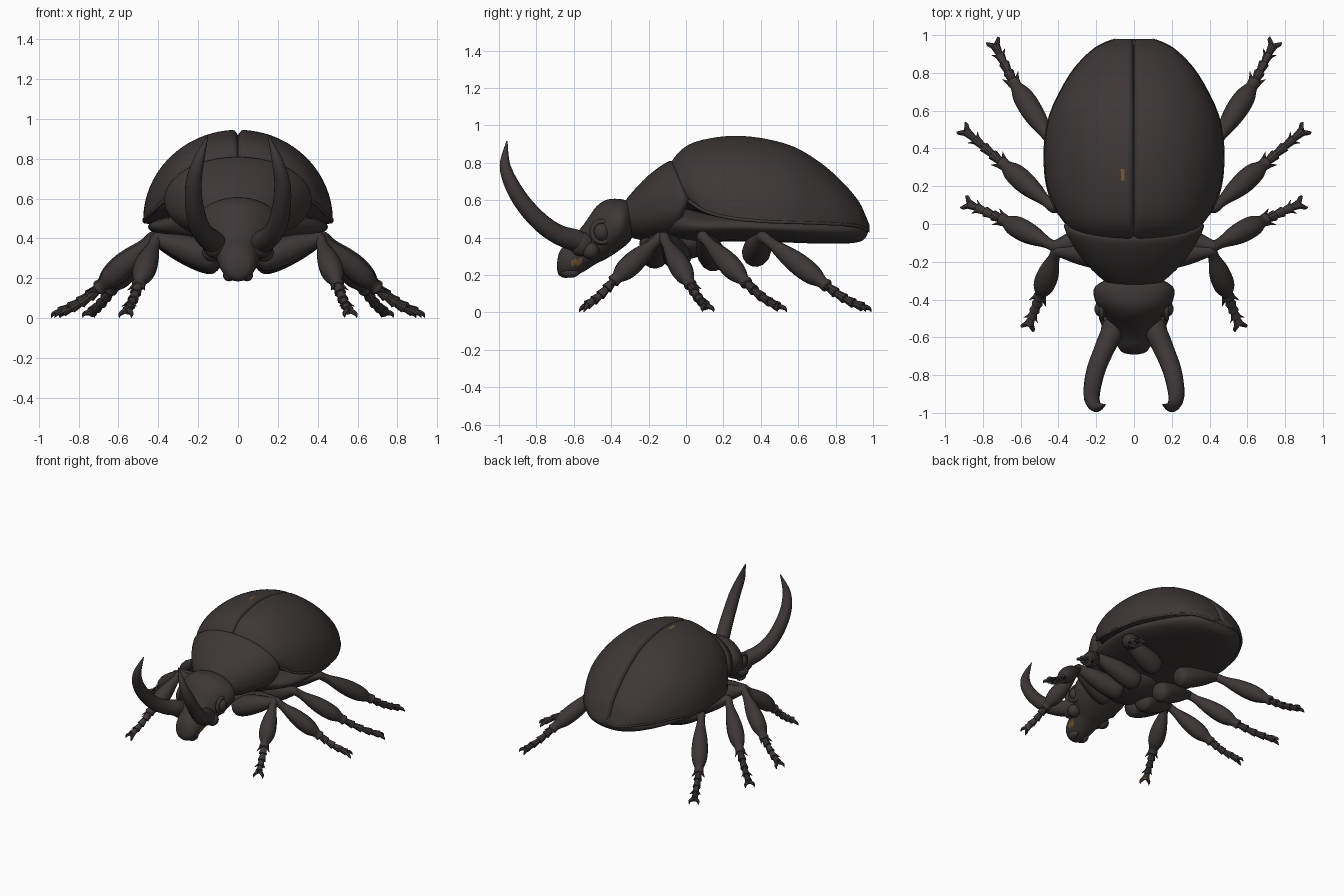
import bpy, bmesh, math
from mathutils import Vector, Quaternion

if "Cube" in bpy.data.objects:
    bpy.data.objects.remove(bpy.data.objects["Cube"])

def material(name, rgb):
    m = bpy.data.materials.new(name)
    m.diffuse_color = (*rgb, 1)
    m.use_nodes = True
    m.node_tree.nodes["Principled BSDF"].inputs["Base Color"].default_value = m.diffuse_color
    return m

SHELL = material("dark_shell", (0.047, 0.038, 0.038))
AMBER = material("amber_fleck", (0.17, 0.10, 0.03))

def spline(rows, n):
    """Catmull-Rom through rows of numbers, n steps per span."""
    if n == 1:
        return [tuple(r) for r in rows]
    out = []
    for i in range(len(rows) - 1):
        p0, p1 = rows[max(i - 1, 0)], rows[i]
        p2, p3 = rows[i + 1], rows[min(i + 2, len(rows) - 1)]
        for k in range(n):
            t = k / n
            out.append(tuple(0.5 * (2*b + (c-a)*t + (2*a-5*b+4*c-d)*t*t + (3*b-a-3*c+d)*t**3)
                             for a, b, c, d in zip(p0, p1, p2, p3)))
    out.append(tuple(rows[-1]))
    return out

def finish(name, bm, fleck=None, angle=50):
    bmesh.ops.recalc_face_normals(bm, faces=bm.faces)
    if fleck:
        for f in bm.faces:
            f.material_index = int(fleck(f.calc_center_median()))
    me = bpy.data.meshes.new(name)
    bm.to_mesh(me)
    bm.free()
    me.materials.append(SHELL)
    me.materials.append(AMBER)
    me.shade_smooth()
    me.set_sharp_from_angle(angle=math.radians(angle))
    ob = bpy.data.objects.new(name, me)
    bpy.context.collection.objects.link(ob)
    return ob

def loft(name, rings, fleck=None, angle=50):
    bm = bmesh.new()
    vs = [[bm.verts.new(p) for p in r] for r in rings]
    n = len(rings[0])
    for a, b in zip(vs, vs[1:]):
        for i in range(n):
            bm.faces.new((a[i], a[(i+1) % n], b[(i+1) % n], b[i]))
    bm.faces.new(vs[0])
    bm.faces.new(vs[-1])
    return finish(name, bm, fleck, angle)

def tube(name, rows, steps=4, sides=14, angle=50, fleck=None):
    """Round limb through rows of (x, y, z, radius)."""
    rows = spline(rows, steps)
    pts = [Vector(r[:3]) for r in rows]
    prev = (pts[1] - pts[0]).normalized()
    side = prev.orthogonal().normalized()
    rings = []
    for i, p in enumerate(pts):
        t = (pts[min(i+1, len(pts)-1)] - pts[max(i-1, 0)]).normalized()
        side = prev.rotation_difference(t) @ side
        prev = t
        rings.append([p + Quaternion(t, 2*math.pi*k/sides) @ side * max(rows[i][3], 0.001)
                      for k in range(sides)])
    return loft(name, rings, fleck, angle)

def ball(name, loc, size):
    bm = bmesh.new()
    bmesh.ops.create_uvsphere(bm, u_segments=24, v_segments=14, radius=1)
    for v in bm.verts:
        v.co = Vector(loc) + Vector(c * s for c, s in zip(v.co, size))
    return finish(name, bm)

def body(name, stations, shift=lambda y: 0, fleck=None):
    """Elliptic hull from (y, half width, top, bottom)."""
    rings = []
    for y, w, zt, zb in spline(stations, 4):
        zc, h = (zt + zb) / 2, (zt - zb) / 2
        rings.append([(w * math.sin(a), y + shift(y) * (1 - abs(math.cos(a))), zc + h * math.cos(a))
                      for a in (2 * math.pi * k / 40 for k in range(40))])
    return loft(name, rings, fleck)

# Wing cases: two half domes with a groove between them, and a rim
WING = [(-.09, .36, .79, .60), (-.04, .395, .855, .575), (.02, .42, .90, .55), (.12, .45, .93, .525),
        (.26, .47, .945, .505), (.42, .474, .93, .49), (.58, .445, .885, .485), (.72, .38, .80, .48),
        (.83, .31, .705, .475), (.92, .22, .60, .465), (.96, .15, .52, .45), (.98, .09, .47, .44)]
for s, tag in ((-1, "left"), (1, "right")):
    rings, rim = [], []
    for y, w, zt, ze in spline(WING, 5):
        fade = max(0, (.26 - y) / .35)
        ring = []
        for i in range(25):
            a = math.pi / 2 * (i / 24) ** 1.5
            x = w * math.sin(a)
            dip = max(0, 1 - x / .025) ** 2
            ring.append((s * x, y + .11 * fade * (1 - math.cos(a)) - .02 * dip * max(0, y),
                         ze + (zt - ze) * math.cos(a) - .028 * dip))
        rim.append((ring[-1][0] * .992, ring[-1][1] - .004, ring[-1][2] - .004, .009))
        ring += [(s * w * .93, ring[-1][1], ze - .012), (0, y, ze - .012)]
        rings.append(ring)
    loft("wing_case_" + tag, rings,
         lambda c: -.065 < c.x < -.045 and .235 < c.y < .3 and c.z > .8)
    tube("wing_rim_" + tag, rim[::2], 1, 8)

# Abdomen, chest, neck shield
body("abdomen", [(-.10, .27, .60, .38), (-.02, .35, .56, .375), (.1, .42, .545, .375), (.3, .45, .54, .38),
                 (.5, .44, .53, .375), (.7, .365, .52, .368), (.85, .275, .51, .368),
                 (.93, .195, .50, .378), (.96, .13, .48, .40), (.974, .06, .46, .43)])
ball("chest", (0, -.05, .37), (.22, .2, .09))
body("neck_shield", [(-.325, .07, .56, .46), (-.32, .12, .60, .42), (-.29, .18, .64, .40),
                     (-.23, .26, .705, .385), (-.16, .325, .765, .38), (-.09, .37, .808, .38),
                     (-.06, .35, .80, .40)],
     lambda y: .075 * min(1, max(0, (y + .31) / .22)))

# Head
body("head", [(-.28, .10, .55, .42), (-.30, .16, .585, .38), (-.345, .213, .605, .34), (-.42, .20, .603, .29),
              (-.48, .155, .565, .26), (-.54, .12, .48, .222), (-.60, .10, .405, .192),
              (-.65, .085, .36, .185), (-.68, .06, .315, .20), (-.69, .02, .26, .23)],
     fleck=lambda c: c.x > .085 and -.62 < c.y < -.56 and .25 < c.z < .285)

# Legs: hip, knee, shin end, foot
LEGS = [("front", (.12, -.17, .30), (.41, -.14, .40), (.50, -.39, .165), (.555, -.53, .04)),
        ("second", (.12, -.04, .29), (.42, -.12, .40), (.70, .025, .145), (.875, .105, .035)),
        ("third", (.12, .15, .285), (.43, .09, .405), (.70, .325, .155), (.89, .49, .033)),
        ("rear", (.12, .37, .31), (.42, .41, .405), (.64, .755, .14), (.735, .945, .03))]

def mix(a, b, t):
    return tuple(p + (q - p) * t for p, q in zip(a, b))

def leg(name, hip, knee, shin, foot):
    tube(name + "_thigh", [(*mix(hip, knee, t), r) for t, r in
         ((-.12, .002), (-.09, .04), (0, .07), (.25, .076), (.6, .062), (.9, .038), (1.04, .028), (1.08, .003))])
    tube(name + "_shin", [(*mix(knee, shin, t), r) for t, r in
         ((-.06, .003), (-.02, .028), (.15, .03), (.4, .051), (.6, .059), (.78, .053), (.92, .032), (1.0, .034), (1.02, .003))])
    # Jointed foot with flared segments
    rows, n = [], 4
    for k in range(n):
        for t, r in ((.02, .018), (.75, .025), (.97, .028), (1.0, .016)):
            u = (k + t) / n
            x, y, z = mix(shin, foot, u)
            rows.append((x, y, z - .012 * math.sin(math.pi * u), r * (1.1 - .15 * u)))
    tip = foot[1] + .035
    tube(name + "_foot", rows, 1, 10, 35,
         (lambda c: c.y < tip and c.z < .035) if name.startswith("front") else None)
    # Shin spurs, joint spines and claws
    d = (Vector(foot) - Vector(shin)).normalized()
    across = d.cross(Vector((0, 0, 1))).normalized()
    for q in (-1, 1):
        a = Vector(shin) + across * q * .022
        b = a + d * .04 + across * q * .025
        tube(name + "_spur", [(*a, .013), (*b, .001)], 1, 6)
        a = Vector(mix(shin, foot, .72)) + across * q * .015
        b = a + d * .025 + across * q * .025
        tube(name + "_spine", [(*a, .01), (*b, .001)], 1, 6)
        a = Vector(foot) + across * q * .008
        b = a + d * .025 + across * q * .022
        c = b + d * .015 + across * q * .002
        tube(name + "_claw", [(*a, .015), (b.x, b.y, .022, .011), (c.x, c.y, .002, .001)], 3, 6)

for s, tag in ((-1, "left"), (1, "right")):
    flip = lambda p: (s * p[0], *p[1:])
    # Horns, sockets, eyes and cheeks
    tube("horn_" + tag, [flip(p) for p in (
        (.10, -.53, .36, .05), (.125, -.59, .385, .058), (.165, -.68, .415, .053), (.20, -.77, .475, .05),
        (.22, -.86, .57, .046), (.222, -.93, .68, .04), (.197, -.968, .79, .028), (.152, -.957, .915, .003))], 6, 18)
    ball("horn_socket_" + tag, flip((.115, -.56, .365)), (.06, .065, .065))
    ball("eye_" + tag, flip((.165, -.45, .43)), (.045, .045, .05))
    tube("eye_socket_" + tag, [flip((.172, -.45 + .052 * math.cos(a), .43 + .056 * math.sin(a), .014))
                               for a in (2 * math.pi * k / 20 for k in range(21))], 1, 8)
    ball("cheek_" + tag, flip((.13, -.51, .33)), (.05, .047, .047))
    ball("jaw_" + tag, flip((.045, -.62, .215)), (.03, .05, .03))
    for part, hip, knee, shin, foot in LEGS:
        leg(f"{part}_leg_{tag}", flip(hip), flip(knee), flip(shin), flip(foot))
